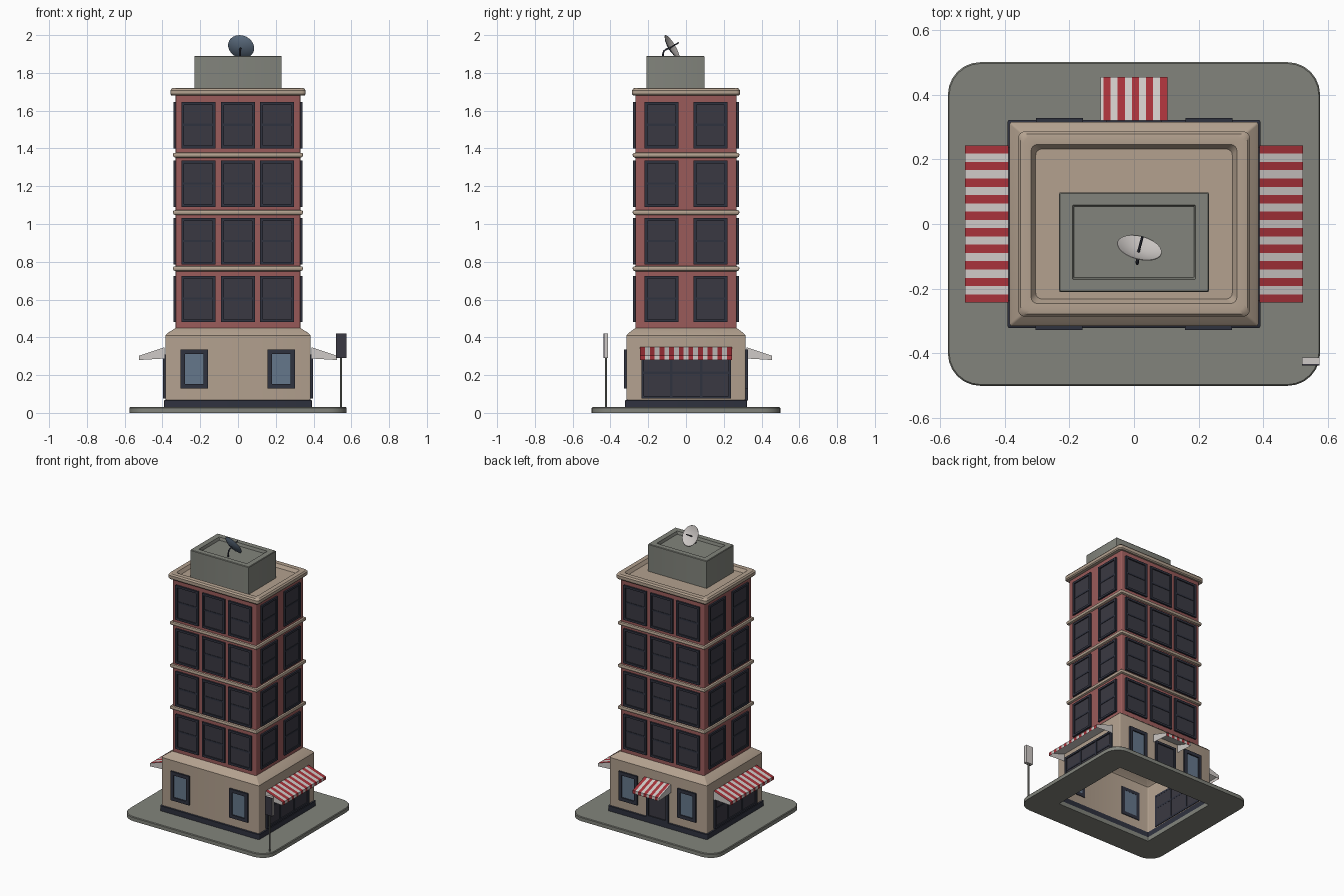
import bpy, bmesh, math
from mathutils import Matrix, Vector

if "Cube" in bpy.data.objects:
    bpy.data.objects.remove(bpy.data.objects["Cube"])


def material(name, hexcol):
    def lin(v):
        return v / 12.92 if v <= 0.04045 else ((v + 0.055) / 1.055) ** 2.4
    m = bpy.data.materials.new(name)
    m.diffuse_color = [lin(int(hexcol[i:i + 2], 16) / 255) for i in (0, 2, 4)] + [1]
    m.use_nodes = True
    m.node_tree.nodes["Principled BSDF"].inputs["Base Color"].default_value = m.diffuse_color
    return m


MATS = [material(*c) for c in (
    ("concrete grey", "82847C"), ("beige stone", "B3A18F"), ("red brick", "9A5B5A"),
    ("dark frame", "2F323F"), ("dark pane", "3A3942"), ("blue glass", "65778B"),
    ("white", "CFCAC7"), ("awning red", "A8323A"))]
GREY, BEIGE, BRICK, FRAME, PANE, GLASS, WHITE, RED = range(8)


def finish(name, bm, smooth=False, recalc=True):
    if recalc:
        bmesh.ops.recalc_face_normals(bm, faces=bm.faces)
    me = bpy.data.meshes.new(name)
    bm.to_mesh(me)
    bm.free()
    for m in MATS:
        me.materials.append(m)
    ob = bpy.data.objects.new(name, me)
    bpy.context.collection.objects.link(ob)
    if smooth:
        bpy.ops.object.select_all(action='DESELECT')
        ob.select_set(True)
        bpy.context.view_layer.objects.active = ob
        bpy.ops.object.shade_smooth_by_angle(angle=math.radians(35))
    return ob


def rounded_loop(hx, hy, r, n):
    pts = []
    for k, (sx, sy) in enumerate(((1, 1), (-1, 1), (-1, -1), (1, -1))):
        for i in range(n + 1):
            a = math.pi / 2 * (k + i / n)
            pts.append((sx * (hx - r) + r * math.cos(a), sy * (hy - r) + r * math.sin(a)))
    return pts


def loft(name, rings, mat, n=3, cy=0, closed=False, cap=False):
    """Stack rounded rectangles (half x, half y, corner radius, z) into a skin."""
    bm = bmesh.new()
    loops = [[bm.verts.new((x, y + cy, z)) for x, y in rounded_loop(hx, hy, r, n)]
             for hx, hy, r, z in rings]
    pairs = list(zip(loops, loops[1:]))
    if closed:
        pairs.append((loops[-1], loops[0]))
    for a, b in pairs:
        for i in range(len(a)):
            j = (i + 1) % len(a)
            bm.faces.new((a[i], a[j], b[j], b[i]))
    if cap:
        bm.faces.new(loops[-1])
    for f in bm.faces:
        f.material_index = mat
    return finish(name, bm, True, recalc=closed)


def box(bm, side, u0, u1, d0, d1, z0, z1, mat):
    """Box on a wall: u along it, d outward; side counts quarter turns from front."""
    M = (Matrix.Rotation(side * math.pi / 2, 4, 'Z')
         @ Matrix.Translation(((u0 + u1) / 2, -(d0 + d1) / 2, (z0 + z1) / 2))
         @ Matrix.Diagonal((u1 - u0, d1 - d0, z1 - z0, 1)))
    for v in bmesh.ops.create_cube(bm, size=1, matrix=M)['verts']:
        for f in v.link_faces:
            f.material_index = mat


def window(bm, side, d, u0, u1, z0, z1, t, pane, cols=1, rail=None):
    box(bm, side, u0 + t / 2, u1 - t / 2, d - 0.004, d + 0.004, z0 + t / 2, z1 - t / 2, pane)
    a, b = d - 0.005, d + 0.012
    box(bm, side, u0, u0 + t, a, b, z0, z1, FRAME)
    box(bm, side, u1 - t, u1, a, b, z0, z1, FRAME)
    box(bm, side, u0 + t, u1 - t, a, b, z0, z0 + t, FRAME)
    box(bm, side, u0 + t, u1 - t, a, b, z1 - t, z1, FRAME)
    for i in range(1, cols):
        u = u0 + (u1 - u0) * i / cols
        box(bm, side, u - 0.007, u + 0.007, a, d + 0.009, z0 + t, z1 - t, FRAME)
    if rail:
        box(bm, side, u0 + t, u1 - t, a, d + 0.007, rail - 0.006, rail + 0.006, FRAME)


# Pavement ring and building shells, open underneath
loft("pavement", [(.38, .31, .005, 0), (.575, .5, .1, 0), (.575, .5, .1, .025),
                  (.571, .496, .097, .03), (.38, .31, .005, .03)], GREY, n=6, closed=True)
loft("plinth", [(.383, .314, .005, .03), (.391, .322, .008, .03), (.391, .322, .008, .066),
                (.383, .314, .005, .07)], FRAME, closed=True)
loft("ground_floor_walls", [(.384, .315, .006, .03), (.384, .315, .006, .41),
                            (.376, .307, .006, .42), (.33, .268, .006, .45)], BEIGE)
loft("brick_tower", [(.33, .268, .006, .45), (.33, .268, .006, 1.69)], BRICK)
for i, z in enumerate((.765, 1.062, 1.366)):
    loft(f"ledge_{i + 1}", [(.329, .267, .006, z - .016), (.341, .279, .006, z - .011),
                            (.344, .282, .006, z - .004), (.344, .282, .006, z + .004),
                            (.341, .279, .006, z + .009), (.329, .267, .006, z + .012)],
         BEIGE, closed=True)
loft("cornice_and_roof", [(.328, .266, .006, 1.68), (.352, .28, .015, 1.68),
                          (.358, .286, .02, 1.687), (.358, .286, .02, 1.708),
                          (.35, .278, .02, 1.718), (.34, .268, .02, 1.72),
                          (.318, .246, .02, 1.718), (.304, .232, .02, 1.695)],
     BEIGE, n=4, cap=True)
loft("rooftop_block", [(.231, .154, .003, 1.69), (.231, .154, .003, 1.886),
                       (.228, .151, .003, 1.89), (.19, .115, .003, 1.89),
                       (.185, .11, .003, 1.87)], GREY, cy=-.056, cap=True)

# Tower windows: three per long side, two per short side, four storeys
bm = bmesh.new()
for z in (.48, .785, 1.09, 1.4):
    for side in range(4):
        for u in ((-.21, 0, .207) if side % 2 == 0 else (-.13, .13)):
            window(bm, side, .268 if side % 2 == 0 else .33, u - .09, u + .09,
                   z, z + .246, .015, PANE, rail=z + .125)
finish("tower_windows", bm)

# Ground floor windows, back door and shop fronts
bm = bmesh.new()
for side in (0, 2):
    for u in (-.232, .23):
        window(bm, side, .315, u - .073, u + .073, .13, .336, .024, GLASS)
finish("street_windows", bm)
bm = bmesh.new()
window(bm, 2, .315, -.085, .085, .066, .31, .016, PANE)
finish("back_door", bm)
bm = bmesh.new()
for side in (1, 3):
    window(bm, side, .384, -.236, .238, .075, .31, .014, PANE, cols=3, rail=.212)
finish("shop_fronts", bm)


def awning(name, side, d, edges, first):
    """Striped sloping cloth with a valance, white lining and end panels."""
    bm = bmesh.new()
    R = Matrix.Rotation(side * math.pi / 2, 3, 'Z')

    def face(pts, mat):
        f = bm.faces.new([bm.verts.new(R @ Vector((u, -d - o, z))) for u, o, z in pts])
        f.material_index = mat
    o = .135
    for i, (a, b) in enumerate(zip(edges, edges[1:])):
        mat = (WHITE, RED)[(i + first) % 2]
        face([(a, 0, .348), (a, o, .303), (b, o, .303), (b, 0, .348)], mat)
        face([(a, o, .303), (a, o, .28), (b, o, .28), (b, o, .303)], mat)
    a, b = edges[0], edges[-1]
    face([(a, 0, .344), (b, 0, .344), (b, o - .003, .299), (a, o - .003, .299)], WHITE)
    face([(a, o - .003, .299), (b, o - .003, .299), (b, o - .003, .28), (a, o - .003, .28)], WHITE)
    face([(a, 0, .348), (a, 0, .288), (a, o, .28), (a, o, .303)], WHITE)
    face([(b, 0, .348), (b, o, .303), (b, o, .28), (b, 0, .288)], WHITE)
    finish(name, bm, recalc=False)


wide = [-.243 + .486 * i / 19 for i in range(20)]
awning("right_awning", 1, .388, wide, 1)
awning("left_awning", 3, .388, wide, 1)
awning("back_awning", 2, .32, [-.103 + .0219 * i for i in range(10)] + [.104], 1)

# Street sign: pale box with a dark front
bm = bmesh.new()
box(bm, 0, .519, .574, .412, .432, .29, .42, WHITE)
box(bm, 0, .519, .574, .432, .437, .29, .42, PANE)
finish("street_sign", bm)
bm = bmesh.new()
bmesh.ops.create_cone(bm, cap_ends=True, segments=10, radius1=.006, radius2=.006, depth=.27,
                      matrix=Matrix.Translation((.546, -.423, .16)))
finish("sign_pole", bm, True)

# Satellite dish: white inside, slate outside
normal = Vector((.22, .83, .5)).normalized()
centre = Vector((.016, -.077, 1.937))
M = Matrix.Translation(centre) @ normal.to_track_quat('Z', 'Y').to_matrix().to_4x4()
bm = bmesh.new()
N = 24
profile = [(.001, -.015), (.03, -.012), (.055, -.005), (.071, .003),
           (.07, .005), (.054, -.001), (.03, -.008), (.001, -.011)]
rings = [[bm.verts.new(M @ Vector((r * math.cos(k * math.tau / N), r * math.sin(k * math.tau / N), h)))
          for k in range(N)] for r, h in profile]
for i, (a, b) in enumerate(zip(rings, rings[1:])):
    for k in range(N):
        f = bm.faces.new((a[k], b[k], b[(k + 1) % N], a[(k + 1) % N]))
        f.material_index = GLASS if i < 3 else WHITE
bm.faces.new(rings[0]).material_index = GLASS
bm.faces.new(rings[-1]).material_index = WHITE
finish("dish", bm, True)


def rod(name, pts, r):
    cu = bpy.data.curves.new(name, 'CURVE')
    cu.dimensions = '3D'
    cu.bevel_depth = r
    cu.bevel_resolution = 1
    cu.use_fill_caps = True
    sp = cu.splines.new('POLY')
    sp.points.add(len(pts) - 1)
    for p, co in zip(sp.points, pts):
        p.co = (*co, 1)
    cu.materials.append(MATS[FRAME])
    bpy.context.collection.objects.link(bpy.data.objects.new(name, cu))


rod("dish_stand", [(.01, -.122, 1.868), (.01, -.122, 1.9), (.01, -.117, 1.915),
                   (.012, -.105, 1.925), centre - normal * .013], .005)
rod("dish_feed", [centre - normal * .012, centre + normal * .045], .004)
